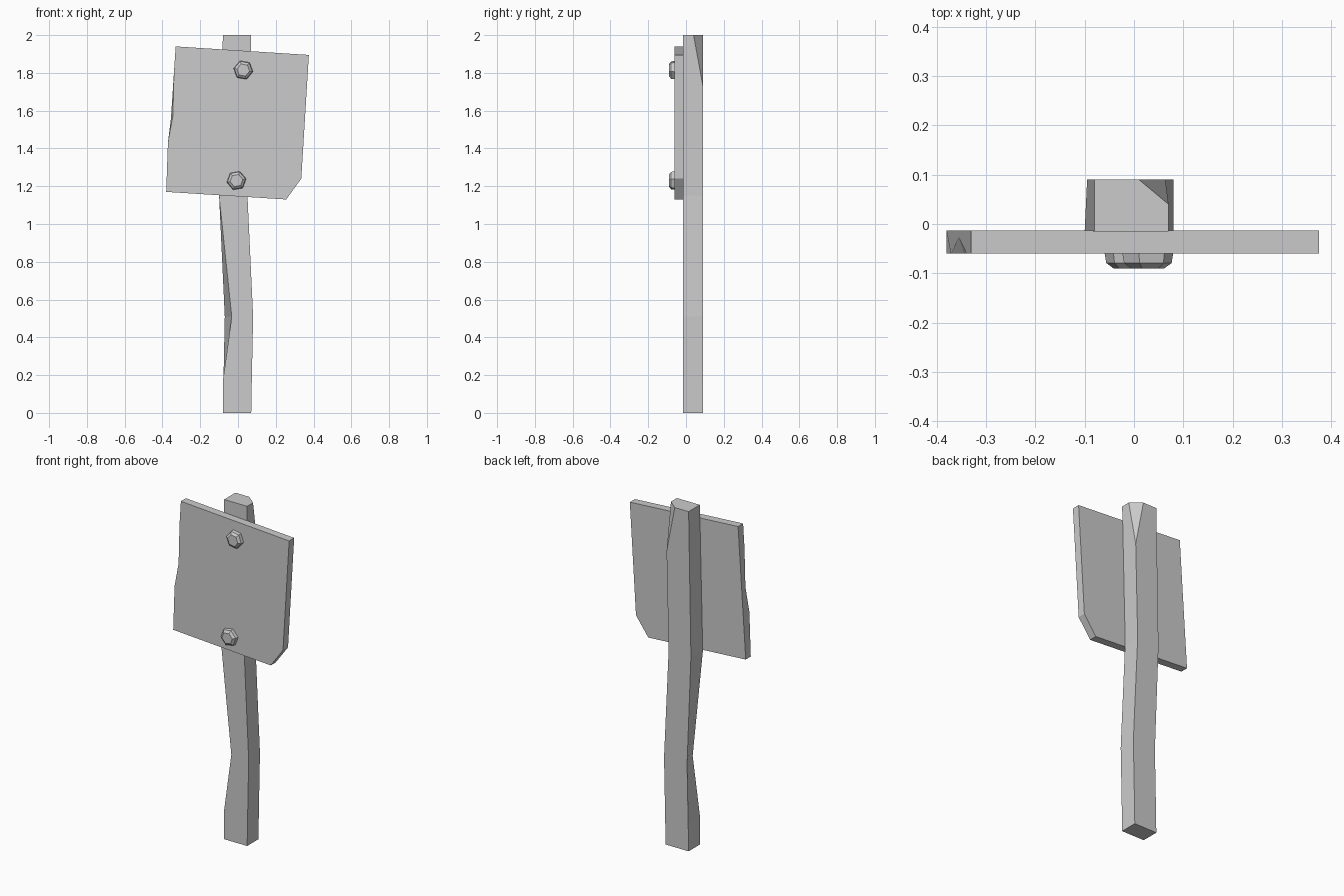
import bpy, bmesh, math
from mathutils import Vector

cube = bpy.data.objects.get("Cube")
if cube:
    bpy.data.objects.remove(cube, do_unlink=True)

grey = bpy.data.materials.new("plain_grey")
grey.use_nodes = True
colour = (0.6, 0.6, 0.6, 1)
grey.diffuse_color = colour
grey.node_tree.nodes["Principled BSDF"].inputs["Base Color"].default_value = colour


def finish(name, bm):
    bmesh.ops.recalc_face_normals(bm, faces=bm.faces)
    mesh = bpy.data.meshes.new(name)
    bm.to_mesh(mesh)
    bm.free()
    mesh.materials.append(grey)
    obj = bpy.data.objects.new(name, mesh)
    bpy.context.collection.objects.link(obj)
    return obj


def loft(bm, rings):
    """Skin a list of matching rings and cap both ends."""
    loops = [[bm.verts.new(p) for p in ring] for ring in rings]
    for a, b in zip(loops, loops[1:]):
        for i in range(len(a)):
            j = (i + 1) % len(a)
            bm.faces.new((a[i], a[j], b[j], b[i]))
    bm.faces.new(loops[0])
    bm.faces.new(loops[-1])


# Crooked post: height, front left x, back left x, right x
FRONT, BACK = -0.015, 0.09
sections = [
    (0, -0.08, -0.08, 0.07),
    (0.17, -0.08, -0.077, 0.073),
    (0.51, -0.033, -0.07, 0.08),
    (1.15, -0.1, -0.095, 0.05),
    (2, -0.08, -0.08, 0.07),
]
bm = bmesh.new()
loft(bm, [[(fl, FRONT, z), (r, FRONT, z), (r, BACK, z), (bl, BACK, z)]
          for z, fl, bl, r in sections])

# Slice off the back corner at the top of the post
a, b, c = Vector((0.07, 0.04, 2)), Vector((0.01, BACK, 2)), Vector((0.063, BACK, 1.73))
normal = (b - a).cross(c - a)
if normal.y < 0:
    normal.negate()
cut = bmesh.ops.bisect_plane(bm, geom=bm.verts[:] + bm.edges[:] + bm.faces[:],
                             plane_co=a, plane_no=normal, clear_outer=True)
edges = [e for e in cut["geom_cut"] if isinstance(e, bmesh.types.BMEdge)]
bmesh.ops.holes_fill(bm, edges=edges)
finish("post", bm)

# Tilted board with one clipped corner and a chipped left edge
outline = [(-0.33, 1.94), (0.375, 1.895), (0.335, 1.24), (0.255, 1.13), (-0.38, 1.17)]
chip = [(-0.371, 1.43), (-0.345, 1.57), (-0.339, 1.8)]
bm = bmesh.new()
front = [bm.verts.new((x, -0.06, z)) for x, z in outline]
back = [bm.verts.new((x, -0.013, z)) for x, z in outline]
lip = [bm.verts.new((x, -0.06, z)) for x, z in chip]
apex = bm.verts.new((-0.355, -0.027, 1.56))
bm.faces.new(front + lip)
bm.faces.new(back)
for i in range(len(outline) - 1):
    bm.faces.new((front[i], front[i + 1], back[i + 1], back[i]))
bm.faces.new((back[0], front[0], lip[2], apex, lip[0], front[-1], back[-1]))
for p, q in zip(lip, lip[1:]):
    bm.faces.new((p, q, apex))
finish("board", bm)


# Chamfered hexagonal bolt heads
def bolt(name, x, z, turn):
    bm = bmesh.new()
    rings = []
    for y, radius in ((-0.055, 0.053), (-0.079, 0.049), (-0.09, 0.034)):
        angles = [turn + i * math.tau / 6 for i in range(6)]
        rings.append([(x + radius * math.cos(t), y, z + radius * math.sin(t)) for t in angles])
    loft(bm, rings)
    finish(name, bm)


bolt("upper_bolt", 0.028, 1.815, math.radians(-10))
bolt("lower_bolt", -0.008, 1.23, math.radians(10))
